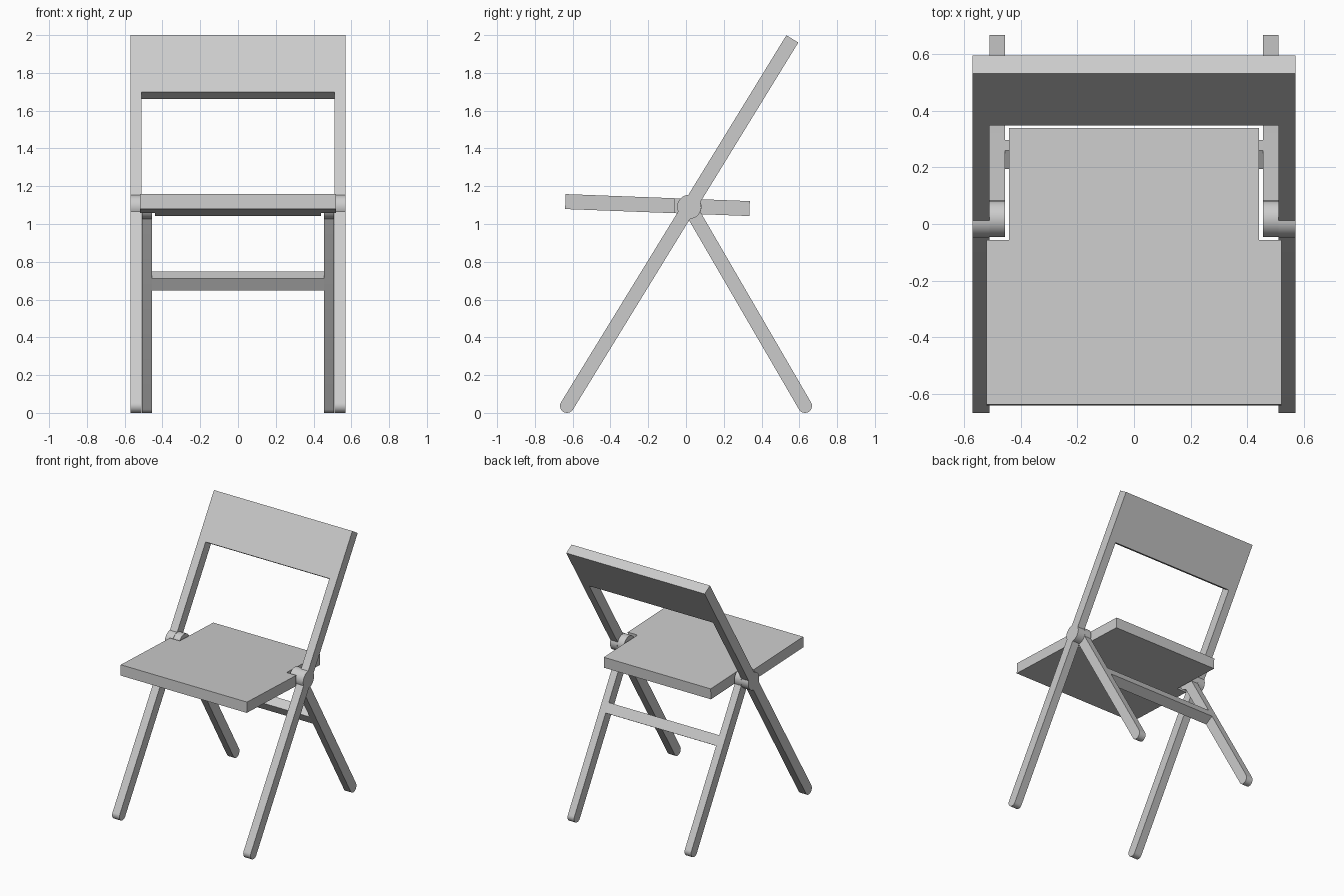
import bpy, bmesh
from math import sin, cos, pi, sqrt, asin
from mathutils import Vector

cube = bpy.data.objects.get("Cube")
if cube:
    bpy.data.objects.remove(cube, do_unlink=True)

grey = bpy.data.materials.new("light grey")
grey.use_nodes = True
grey.diffuse_color = (0.6, 0.6, 0.6, 1)
grey.node_tree.nodes["Principled BSDF"].inputs["Base Color"].default_value = (0.6, 0.6, 0.6, 1)

HALF = 0.037          # half thickness of the bars
HUB_R = 0.064         # radius of the pivot discs
FRONT_FOOT = Vector((-0.63, HALF))
BACK_FOOT = Vector((0.63, HALF))
TOP = Vector((0.563, 1.98))
HUB = Vector((0.018, 1.09))


def extrude(name, points, offset):
    """Solid made by sweeping a flat outline along an offset."""
    bm = bmesh.new()
    face = bm.faces.new([bm.verts.new(p) for p in points])
    swept = bmesh.ops.extrude_face_region(bm, geom=[face], use_keep_orig=True)
    moved = [g for g in swept["geom"] if isinstance(g, bmesh.types.BMVert)]
    bmesh.ops.translate(bm, verts=moved, vec=offset)
    bmesh.ops.recalc_face_normals(bm, faces=bm.faces)
    mesh = bpy.data.meshes.new(name)
    bm.to_mesh(mesh)
    bm.free()
    mesh.materials.append(grey)
    obj = bpy.data.objects.new(name, mesh)
    bpy.context.collection.objects.link(obj)
    bpy.ops.object.select_all(action="DESELECT")
    obj.select_set(True)
    bpy.context.view_layer.objects.active = obj
    bpy.ops.object.shade_smooth_by_angle()
    return obj


def arc(t, radius, start, end, steps=12):
    return [(t + radius * cos(start + (end - start) * i / steps),
             radius * sin(start + (end - start) * i / steps)) for i in range(steps + 1)]


def side_profile(name, local, origin, target, x0, x1):
    """Place (along, across) points on a line in the side plane, then sweep in x."""
    along = (target - origin).normalized()
    across = Vector((-along.y, along.x))
    flat = [origin + along * t + across * s for t, s in local]
    return extrude(name, [(x0, p.x, p.y) for p in flat], (x1 - x0, 0, 0))


length = (TOP - FRONT_FOOT).length
along = (TOP - FRONT_FOOT).normalized()
hub_t = (HUB - FRONT_FOOT).dot(along)
leg_length = (BACK_FOOT - HUB).length
bite = asin(HALF / HUB_R)      # angle where the bar meets the pivot disc

# Long rail: round foot, pivot bulge on both edges, square top
rail = (arc(0, HALF, pi / 2, 3 * pi / 2)
        + arc(hub_t, HUB_R, pi + bite, 2 * pi - bite)
        + [(length, -HALF), (length, HALF)]
        + arc(hub_t, HUB_R, bite, pi - bite))

# Short back leg: pivot disc on top, round foot
leg = (arc(0, HUB_R, bite, 2 * pi - bite, 24)
       + arc(leg_length, HALF, -pi / 2, pi / 2))

for side, label in ((1, "left"), (-1, "right")):
    side_profile(label + "_long_rail", rail, FRONT_FOOT, TOP, side * 0.51, side * 0.57)
    side_profile(label + "_back_leg", leg, HUB, BACK_FOOT, side * 0.455, side * 0.509)

# Backrest panel between the rails
low = length - 0.352
panel = [(low, -HALF), (length, -HALF), (length, HALF), (low, HALF)]
side_profile("backrest", panel, FRONT_FOOT, TOP, -0.51, 0.51)

# Crossbar between the back legs
bar_t = 0.452
bar = [(bar_t + a * HALF, b * HALF) for a, b in ((-1, -1), (1, -1), (1, 1), (-1, 1))]
side_profile("crossbar", bar, HUB, BACK_FOOT, -0.455, 0.455)

# Seat: slightly tilted slab, narrower behind the pivots
half_plan = [(0.52, -0.637), (0.52, -0.057), (0.44, -0.057), (0.44, 0.338)]
plan = half_plan + [(-x, y) for x, y in reversed(half_plan)]
extrude("seat", [(x, y, 1.134 - 0.038 * y) for x, y in plan], (0, -0.003, -0.079))
